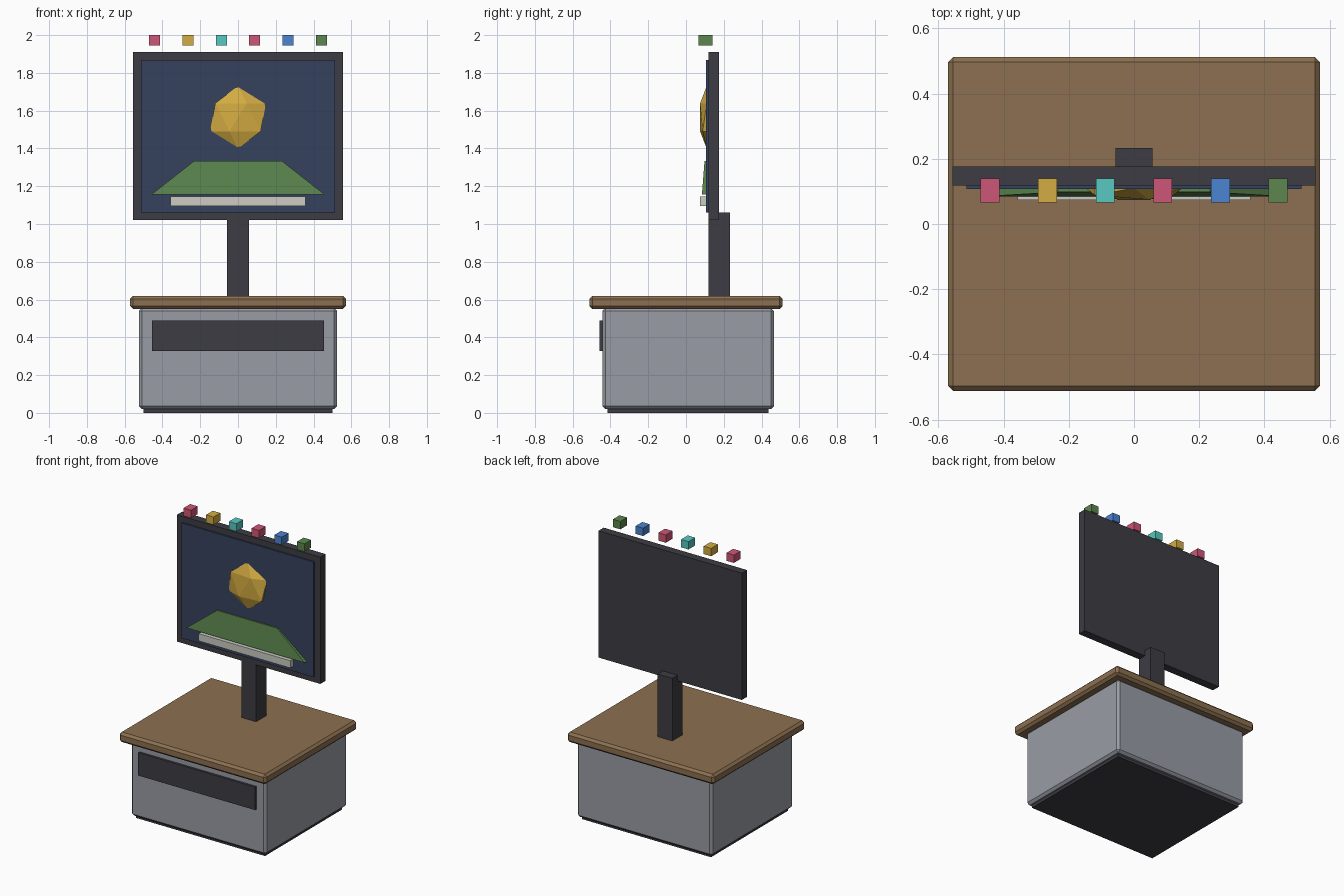
import bpy, bmesh, math
from mathutils import Matrix

if "Cube" in bpy.data.objects:
    bpy.data.objects.remove(bpy.data.objects["Cube"])


def srgb(r, g, b):
    lin = lambda c: c / 12.92 if c <= 0.04045 else ((c + 0.055) / 1.055) ** 2.4
    return (lin(r / 255), lin(g / 255), lin(b / 255), 1.0)


COLOURS = {
    "wood_brown": (140, 112, 81),
    "metal_grey": (152, 156, 164),
    "dark_plastic": (61, 60, 67),
    "screen_navy": (53, 66, 95),
    "gold": (212, 172, 66),
    "leaf_green": (92, 134, 78),
    "off_white": (204, 204, 196),
    "pink": (206, 86, 118),
    "cyan": (88, 200, 192),
    "blue": (76, 132, 208),
}
MATS = {}
for mat_name, rgb in COLOURS.items():
    MATS[mat_name] = bpy.data.materials.new(mat_name)
    MATS[mat_name].diffuse_color = srgb(*rgb)


def finish(name, bm, colour):
    mesh = bpy.data.meshes.new(name)
    bm.to_mesh(mesh)
    bm.free()
    mesh.materials.append(MATS[colour])
    obj = bpy.data.objects.new(name, mesh)
    bpy.context.collection.objects.link(obj)
    return obj


def box(name, colour, x, y, z, bevel=0.0):
    """Box from (min, max) ranges, with an optional chamfer."""
    bm = bmesh.new()
    bmesh.ops.create_cube(bm, size=1)
    for v in bm.verts:
        for i, (lo, hi) in enumerate((x, y, z)):
            v.co[i] = hi if v.co[i] > 0 else lo
    obj = finish(name, bm, colour)
    if bevel:
        mod = obj.modifiers.new("chamfer", "BEVEL")
        mod.width = bevel
        mod.segments = 1
    return obj


# Cabinet with foot, drawer panel and table top
box("foot", "dark_plastic", (-0.5, 0.5), (-0.415, 0.437), (0, 0.035))
box("cabinet", "metal_grey", (-0.525, 0.525), (-0.443, 0.466), (0.02, 0.555), 0.016)
box("drawer_panel", "dark_plastic", (-0.454, 0.454), (-0.459, -0.43), (0.327, 0.488))
box("table_top", "wood_brown", (-0.571, 0.571), (-0.512, 0.512), (0.55, 0.62), 0.016)

# Display on its post
box("post", "dark_plastic", (-0.057, 0.057), (0.119, 0.233), (0.61, 1.06))
box("display_frame", "dark_plastic", (-0.557, 0.557), (0.118, 0.176), (1.02, 1.91))
box("screen", "screen_navy", (-0.513, 0.513), (0.107, 0.125), (1.06, 1.868))

# Flattened gem on the screen
bm = bmesh.new()
bmesh.ops.create_icosphere(bm, subdivisions=1, radius=0.166)
bmesh.ops.transform(bm, verts=bm.verts, matrix=Matrix.Translation((0, 0.11, 1.565))
                    @ Matrix.Diagonal((1, 0.25, 1, 1)))
finish("gem", bm, "gold")

# Flattened four-sided hill
bm = bmesh.new()
bmesh.ops.create_cone(bm, cap_ends=True, segments=4, depth=0.178,
                      radius1=0.46 * math.sqrt(2), radius2=0.233 * math.sqrt(2))
bmesh.ops.transform(bm, verts=bm.verts, matrix=Matrix.Translation((0, 0.112, 1.244))
                    @ Matrix.Diagonal((1, 0.06, 1, 1)) @ Matrix.Rotation(math.pi / 4, 4, "Z"))
finish("hill", bm, "leaf_green")

# Caption bar below the hill
box("caption_bar", "off_white", (-0.357, 0.357), (0.073, 0.112), (1.095, 1.146))

# Row of coloured blocks above the display
for i, colour in enumerate(("pink", "gold", "cyan", "pink", "blue", "leaf_green")):
    cx = -0.441 + 0.1764 * i
    box(f"block_{i + 1}", colour, (cx - 0.029, cx + 0.029), (0.066, 0.14), (1.945, 2.0))

for m in bpy.data.materials:
    if m.users and not m.is_grease_pencil:
        m.use_nodes = True
        m.node_tree.nodes["Principled BSDF"].inputs["Base Color"].default_value = m.diffuse_color
